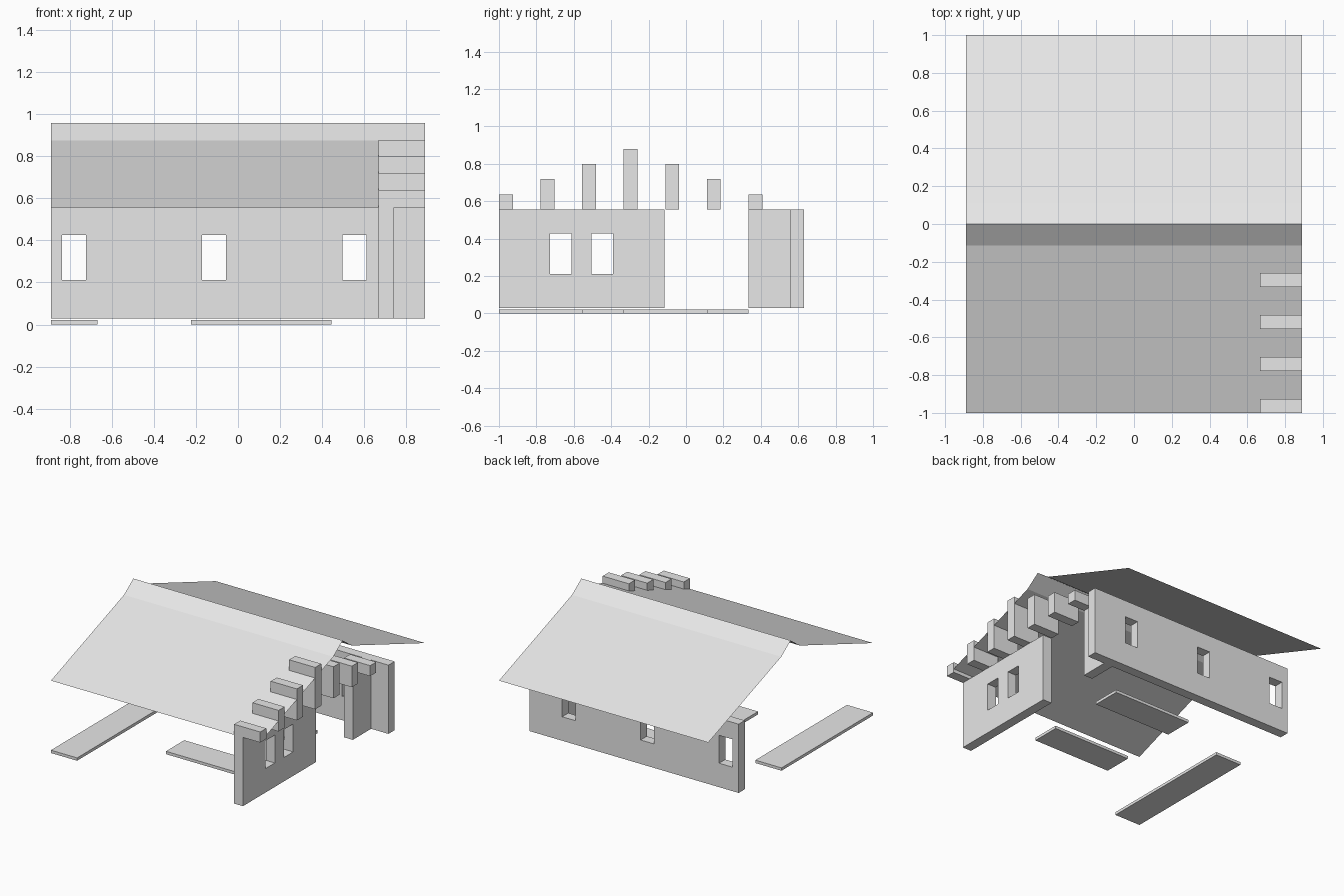
import bpy

if "Cube" in bpy.data.objects:
    bpy.data.objects.remove(bpy.data.objects["Cube"])

plain = bpy.data.materials.new("light_grey")
plain.diffuse_color = (0.8, 0.8, 0.8, 1)
plain.use_nodes = True
plain.node_tree.nodes["Principled BSDF"].inputs["Base Color"].default_value = plain.diffuse_color


def mesh_object(name, verts, faces):
    mesh = bpy.data.meshes.new(name)
    mesh.from_pydata(verts, [], faces)
    mesh.materials.append(plain)
    obj = bpy.data.objects.new(name, mesh)
    bpy.context.collection.objects.link(obj)
    return obj


def box(name, x, y, z):
    """Box from (min, max) ranges on each axis."""
    verts = [(a, b, c) for a in x for b in y for c in z]
    faces = [(0, 1, 3, 2), (4, 6, 7, 5), (0, 4, 5, 1),
             (2, 3, 7, 6), (0, 2, 6, 4), (1, 5, 7, 3)]
    return mesh_object(name, verts, faces)


def cut(wall, name, x, y, z):
    """Cut a window opening through a wall."""
    cutter = box(name, x, y, z)
    cutter.hide_render = True
    cutter.hide_set(True)
    mod = wall.modifiers.new(name, 'BOOLEAN')
    mod.operation = 'DIFFERENCE'
    mod.solver = 'EXACT'
    mod.object = cutter


HALF = 0.889                 # half the width of the house
WALL_Z = (0.028, 0.556)
WINDOW_Z = (0.212, 0.426)
SIDE_X = (0.667, 0.742)      # side wall thickness

# Back wall with three windows
back_wall = box("back_wall", (-HALF, HALF), (0.556, 0.631), WALL_Z)
for i, x in enumerate((-0.78, -0.113, 0.553)):
    cut(back_wall, f"back_window_cutter_{i}", (x - 0.057, x + 0.057), (0.5, 0.7), WINDOW_Z)

# Side wall with two windows, then an entrance gap and a short return wall
side_wall = box("side_wall", SIDE_X, (-1, -0.115), WALL_Z)
for i, y in enumerate((-0.67, -0.447)):
    cut(side_wall, f"side_window_cutter_{i}", (0.6, 0.8), (y - 0.057, y + 0.057), WINDOW_Z)
box("return_wall", SIDE_X, (0.333, 0.556), WALL_Z)

# Row of stepped beam blocks rising to a peak along the side
for i, top in enumerate((0.637, 0.718, 0.798, 0.878, 0.798, 0.718, 0.637)):
    y = -1 + i * 0.2223
    box(f"beam_block_{i}", (SIDE_X[0], HALF), (y, y + 0.074), (0.556, top))

# Thin roof sheet, steeper next to the ridge
profile = [(-1, 0.556), (-0.113, 0.876), (0, 0.958), (0.113, 0.876), (1, 0.556)]
verts = [(x, y, z) for y, z in profile for x in (-HALF, HALF)]
faces = [(2 * i, 2 * i + 1, 2 * i + 3, 2 * i + 2) for i in range(4)]
mesh_object("roof", verts, faces)

# Low paving slabs on the ground
SLAB_Z = (0, 0.022)
box("long_slab", (-HALF, -0.667), (-1, 0.111), SLAB_Z)
box("front_slab", (-0.223, 0.444), (-0.556, -0.334), SLAB_Z)
box("inner_slab", (-0.223, 0.444), (0.111, 0.333), SLAB_Z)
